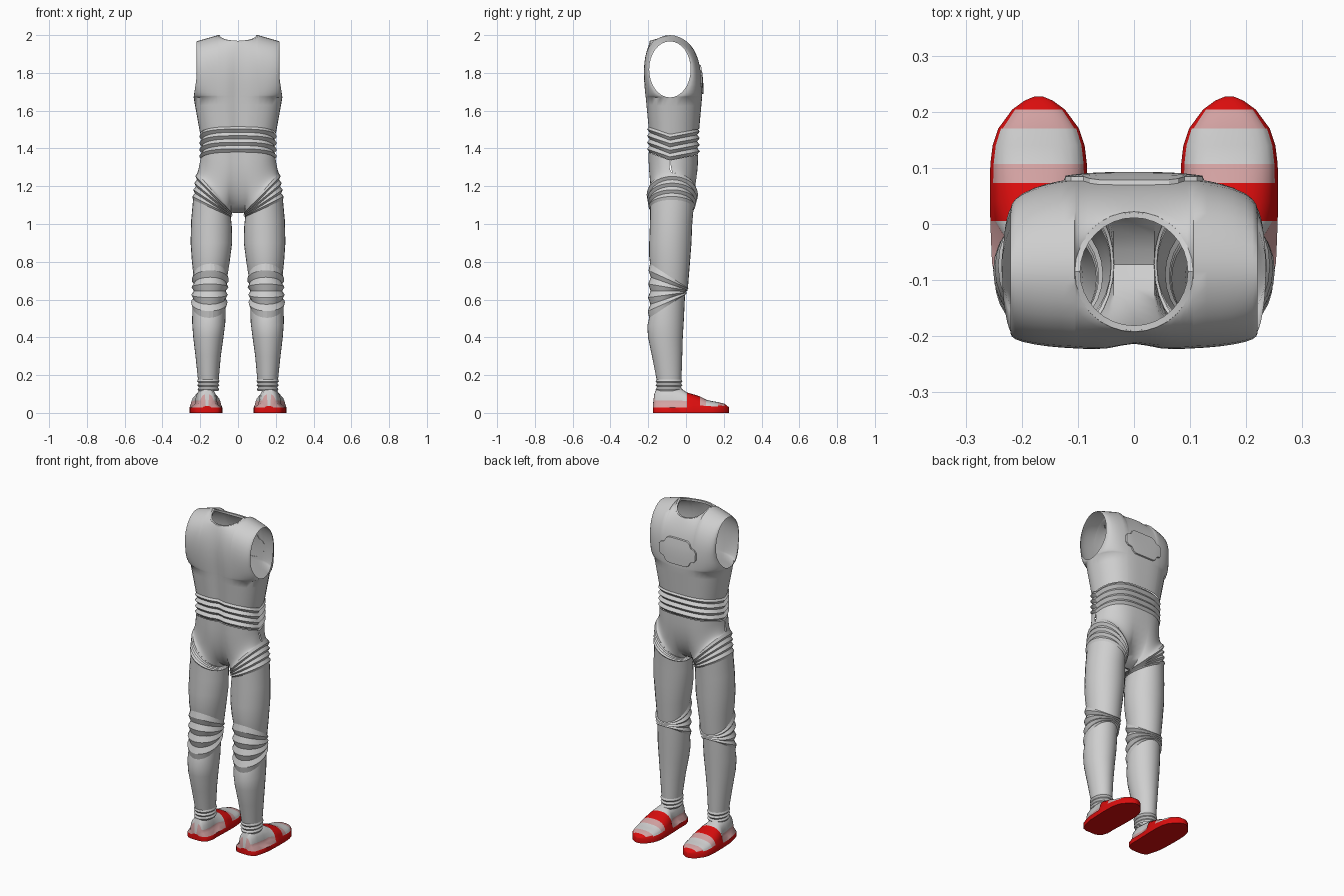
import bpy, bmesh, math
from mathutils import Vector
from mathutils.bvhtree import BVHTree

if "Cube" in bpy.data.objects:
    bpy.data.objects.remove(bpy.data.objects["Cube"])

MID = -0.085  # depth of the side seam


def material(name, col):
    m = bpy.data.materials.new(name)
    m.diffuse_color = (*col, 1)
    m.use_nodes = True
    m.node_tree.nodes["Principled BSDF"].inputs["Base Color"].default_value = m.diffuse_color
    return m


GREY = material("suit grey", (0.62, 0.62, 0.62))
RED = material("sandal red", (0.70, 0.004, 0.004))
PINK = material("pale pink", (0.65, 0.36, 0.36))


def lerp(a, b, t):
    return a + (b - a) * t


def grid(bm, rows, closed=False):
    """Skin rows of points, listed from top to bottom."""
    vs = [[bm.verts.new(p) for p in r] for r in rows]
    n = len(rows[0])
    for a, b in zip(vs, vs[1:]):
        for j in range(n if closed else n - 1):
            k = (j + 1) % n
            bm.faces.new((b[j], b[k], a[k], a[j]))
    return vs


def finish(name, bm, mats=(GREY,), mirror=False, angle=35):
    bmesh.ops.remove_doubles(bm, verts=bm.verts[:], dist=1e-4)
    me = bpy.data.meshes.new(name)
    bm.to_mesh(me)
    bm.free()
    for m in mats:
        me.materials.append(m)
    ob = bpy.data.objects.new(name, me)
    bpy.context.collection.objects.link(ob)
    bpy.ops.object.select_all(action='DESELECT')
    ob.select_set(True)
    bpy.context.view_layer.objects.active = ob
    bpy.ops.object.shade_smooth_by_angle(angle=math.radians(angle))
    if mirror:
        mod = ob.modifiers.new("mirror", 'MIRROR')
        mod.use_mirror_merge = False
    return ob


# Torso columns: c runs from 1 (right side) to -1 (left side)
NECK = 0.48
half = [1, 0.99, 0.96, 0.9, 0.8, 0.7, 0.59] + [NECK * math.cos(k * math.pi / 14) for k in range(7)]
COLS = half + [0] + [-c for c in reversed(half)]


def bow(c):
    return max(0, 1 - abs(c) ** 3) ** 0.45


def groove(c, front):
    return 0 if front else 0.013 * math.exp(-(c / 0.16) ** 2)


def arc(cols, rx, yf, yb, z, arch, front):
    """Front or back half of a body outline, raised by arch in the middle."""
    out = []
    for c in cols:
        y = lerp(MID, yf if front else yb, bow(c)) + groove(c, front)
        out.append((rx * c, y, z + arch * bow(c) * (1 if front is False else 0.7)))
    return out


def full_ring(*a):
    return arc(COLS, *a, True) + arc(COLS[::-1], *a, False)[1:-1]


def upper_row(t, front):
    """Chest or back row between arm openings, closing onto shoulder and neck."""
    tau = (1 - math.cos(math.pi * t)) / 2
    ye = MID + (0.11 if front else -0.11) * math.sin(math.pi * t)
    yc = 0.085 - 0.065 * tau ** 3 if front else -0.215 - 0.03 * tau + 0.055 * tau ** 3
    row = []
    for c in COLS if front else COLS[::-1]:
        a = abs(c)
        wt = math.sqrt(max(0, 1 - (a / NECK) ** 2))
        zt = 2 - (0.05 if front else 0.03) * wt if a < NECK else lerp(2, 1.967, (a - NECK) / (1 - NECK))
        w = lerp(bow(c), wt, tau ** 5)
        row.append((c * lerp(0.235, 0.22, min(1, tau * 3)),
                    lerp(ye, yc, w) + groove(c, front) * (1 - tau ** 2), lerp(1.67, zt, tau)))
    return row


bm = bmesh.new()
for front in (True, False):
    rows = [upper_row(1 - i / 16, front) for i in range(17)]
    for t in (0.25, 0.5, 0.75, 1):
        cols = COLS if front else COLS[::-1]
        rows.append(arc(cols, lerp(0.235, 0.2, t), lerp(0.085, 0.07, t), lerp(-0.215, -0.2, t),
                        lerp(1.67, 1.475, t), 0.04 * t, front))
    grid(bm, rows)
tree = BVHTree.FromBMesh(bm)
finish("torso", bm, angle=50)

# Collar band
bm = bmesh.new()
rows = []
for r, dz in ((0.096, -0.012), (0.096, 0.002), (0.107, 0.002), (0.109, -0.008)):
    ring = []
    for k in range(32):
        a = 2 * math.pi * k / 32
        s = math.sin(a)
        ring.append((r * math.cos(a), MID + r * s, 1.998 - (0.05 if s > 0 else 0.03) * abs(s) + dz))
    rows.append(ring)
grid(bm, rows, True)
finish("collar", bm)

# Chest plate: raised panel with side tabs, laid on the chest
bm = bmesh.new()
outline = [(-0.122, 0.022), (-0.112, 0.036), (-0.09, 0.042), (-0.078, 0.064), (-0.062, 0.074), (-0.03, 0.075),
           (0, 0.075)]
outline += [(-x, h) for x, h in outline[-2::-1]]


def on_chest(x, z, lift):
    hit = tree.ray_cast(Vector((x, 1, z)), Vector((0, -1, 0)))[0]
    return (x, (hit.y if hit else 0.06) + lift, z)


rows = []
for f in (1.04, 1, 0.5, 0, -0.5, -1, -1.04):
    lift = -0.002 if abs(f) > 1 else 0.008
    row = [on_chest(x, 1.765 + h * f, lift) for x, h in outline]
    ends = [on_chest(s * 0.126, 1.765 + 0.022 * f, -0.002) for s in (-1, 1)]
    rows.append(([ends[0]] + row + [ends[1]])[::-1])
grid(bm, rows)
finish("chest_plate", bm, angle=25)

# Waist pleats
bm = bmesh.new()
rows = []
for i in range(9):
    t = i / 8
    d = 0.005 if i % 2 else -0.009
    rows.append(full_ring(0.2 + d, 0.068 + d, -0.203 - d, lerp(1.478, 1.338, t), 0.042))
grid(bm, rows, True)
finish("waist_pleats", bm, angle=20)


# Leg rings: (centre x, radius x, centre y, radius y, z, sideways tilt, forward tilt)
def leg_point(r, a):
    cx, rx, cy, ry, z, ax, ay = r
    c, s = math.cos(a), math.sin(a)
    return (cx + rx * c, cy + ry * s, z + ax * c + ay * s)


def loft_legs(name, rings, angle=35):
    bm = bmesh.new()
    grid(bm, [[leg_point(r, 2 * math.pi * k / 28) for k in range(28)] for r in rings], True)
    return finish(name, bm, mirror=True, angle=angle)


def pleats(a, b, n, depth):
    """Zigzag rings between two end rings."""
    out = []
    for i in range(n + 1):
        r = [lerp(p, q, i / n) for p, q in zip(a, b)]
        d = depth if i % 2 else -depth * 0.6
        if 0 < i < n:
            r[1] += d
            r[3] += d
        out.append(r)
    return out


HIP = (0.126, 0.09, -0.072, 0.131, 1.165, 0.105, 0)
THIGH = (0.138, 0.1, -0.075, 0.115, 1.083, 0.045, 0)
KNEE_TOP = (0.146, 0.09, -0.09, 0.1, 0.725, 0, -0.065)
KNEE_LOW = (0.153, 0.088, -0.1, 0.095, 0.565, 0, 0.062)
SHIN = (0.157, 0.055, -0.09, 0.066, 0.178, 0, 0)

# Pelvis: runs from the waist outline down to both leg openings and the crotch
bm = bmesh.new()
N = 16
for front in (True, False):
    sg = 1 if front else -1
    cols = [max(0, math.cos(math.pi / 2 * k / N)) ** 0.7 for k in range(N)] + [0]
    top = arc(cols, 0.2, 0.064, -0.2, 1.338, 0.042, front)
    rows = []
    for i in range(11):
        t = i / 10
        row = []
        for k, p in enumerate(top):
            b = leg_point(HIP, sg * math.pi * k / (N - 1)) if k < N else (0, HIP[2], 1.058)
            ctrl = Vector((lerp(p[0], b[0], 0.6), lerp(p[1], b[1], 0.05) + sg * 0.008, lerp(p[2], b[2], 0.85)))
            row.append(Vector(p) * (1 - t) ** 2 + ctrl * 2 * t * (1 - t) + Vector(b) * t * t)
        rows.append(row)
    other = [[Vector((-q.x, q.y, q.z)) for q in r] for r in rows]
    for r in (rows, other):
        flip = (r is rows) != front
        grid(bm, [q[::-1] for q in r] if flip else r)
finish("pelvis", bm, angle=50)

loft_legs("hip_pleats", pleats(HIP, THIGH, 8, 0.007), 20)
loft_legs("thighs", [THIGH,
                     (0.14, 0.108, -0.079, 0.112, 1.0, 0.02, 0),
                     (0.141, 0.11, -0.083, 0.112, 0.9, 0, 0),
                     (0.144, 0.1, -0.088, 0.107, 0.8, 0, -0.03), KNEE_TOP])
loft_legs("knee_pleats", pleats(KNEE_TOP, KNEE_LOW, 8, 0.008), 15)
loft_legs("shins", [KNEE_LOW,
                    (0.155, 0.088, -0.108, 0.097, 0.48, 0, 0.02),
                    (0.157, 0.08, -0.109, 0.092, 0.4, 0, 0),
                    (0.158, 0.067, -0.1, 0.08, 0.3, 0, 0), SHIN])
loft_legs("ankle_pleats", pleats(SHIN, (0.157, 0.052, -0.09, 0.066, 0.115, 0, 0), 6, 0.005), 15)

# Feet: cross-sections along y as (y, half width, height)
SECTIONS = [(-0.176, 0.03, 0.036), (-0.168, 0.055, 0.1), (-0.158, 0.066, 0.125), (-0.12, 0.078, 0.132),
            (-0.07, 0.083, 0.132), (-0.025, 0.085, 0.128), (0.005, 0.086, 0.108), (0.04, 0.087, 0.098),
            (0.073, 0.087, 0.088), (0.107, 0.086, 0.07), (0.14, 0.082, 0.062), (0.17, 0.072, 0.057),
            (0.204, 0.047, 0.048), (0.22, 0.025, 0.036), (0.227, 0.008, 0.03)]
bm = bmesh.new()
rows = []
for y, w, h in SECTIONS:
    cx = 0.17 - 0.006 * (y < -0.1)
    low = min(0.028, h)
    side = [(w, 0), (w, low)]
    levels = (0.2, 0.42, 0.62, 0.8, 0.92, 0.98)
    zs = [lerp(low, h, f) for f in levels]
    if y < 0:
        zs[1] = min(0.065, h * 0.9)   # edge of the painted heel band
        zs[0] = lerp(low, zs[1], 0.5)
    for z in zs:
        f = (z - low) / max(h - low, 1e-4)
        thin = 0.72 if y < 0 else 0.95
        side.append((w * thin * (1 - f ** 3) ** 0.4 * (1 - 0.08 * f), z))
    pts = [(cx + x, y, z) for x, z in side] + [(cx, y, h)] + [(cx - x, y, z) for x, z in reversed(side)]
    rows.append(pts)
vs = grid(bm, rows, True)
bm.faces.new(vs[0])
bm.faces.new(vs[-1][::-1])
bmesh.ops.recalc_face_normals(bm, faces=bm.faces[:])
for f in bm.faces:
    c = f.calc_center_median()
    if c.z < 0.0295 or c.y > 0.204 or 0.004 < c.y < 0.073 or (c.y > 0 and c.z < 0.036):
        f.material_index = 1
    elif c.y < 0.004:
        f.material_index = 2 if c.z < 0.066 else 0
    else:
        f.material_index = 0 if 0.107 < c.y < 0.17 else 2
finish("sandalled_feet", bm, (GREY, RED, PINK), mirror=True, angle=50)
